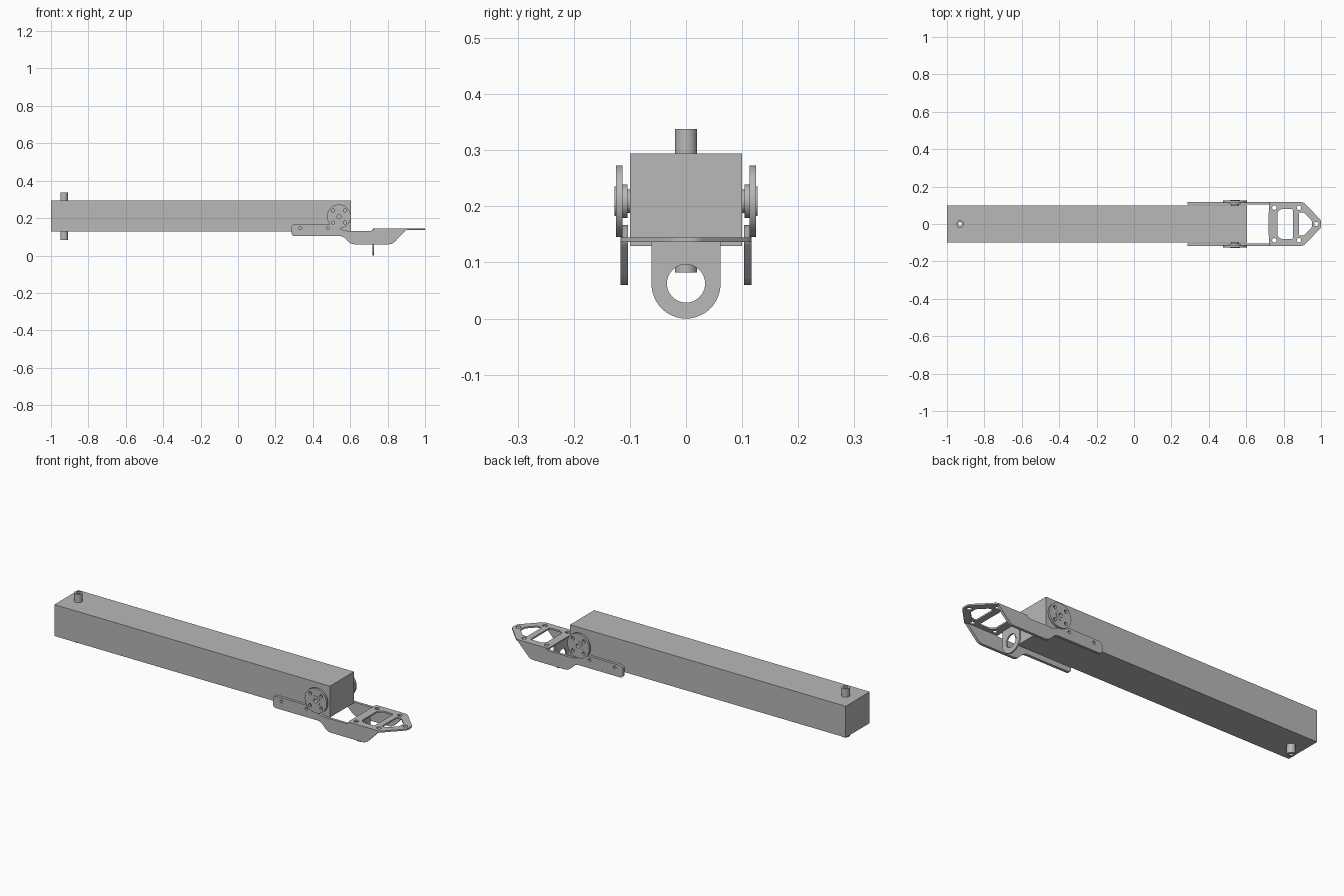
import bpy, bmesh, math
from mathutils import Matrix, Vector

cube = bpy.data.objects.get("Cube")
if cube:
    bpy.data.objects.remove(cube)

grey = bpy.data.materials.new("plain grey")
grey.use_nodes = True
COLOUR = (0.48, 0.48, 0.48, 1)
grey.diffuse_color = COLOUR
grey.node_tree.nodes["Principled BSDF"].inputs["Base Color"].default_value = COLOUR

# Maps from sketch plane (u, v, depth) to the model's axes
TOP = Matrix.Identity(4)
SIDE = Matrix.Rotation(math.pi / 2, 4, "X")
END = Matrix(((0, 0, 1, 0), (1, 0, 0, 0), (0, 1, 0, 0), (0, 0, 0, 1)))


def circle(u, v, r, n=32):
    return [(u + r * math.cos(math.tau * i / n), v + r * math.sin(math.tau * i / n)) for i in range(n)]


def rounded(points, radius, steps=5):
    """Round every corner of a closed outline."""
    out = []
    for i, p in enumerate(points):
        p = Vector(p)
        a, b = Vector(points[i - 1]) - p, Vector(points[(i + 1) % len(points)]) - p
        a = p + a.normalized() * min(radius, a.length * 0.45)
        b = p + b.normalized() * min(radius, b.length * 0.45)
        for s in range(steps + 1):
            t = s / steps
            out.append((1 - t) ** 2 * a + 2 * t * (1 - t) * p + t * t * b)
    return out


def plate(name, loops, thickness, plane, centre):
    """Extrude an outline, with any further loops cut as holes."""
    curve = bpy.data.curves.new(name, "CURVE")
    curve.dimensions = "2D"
    curve.fill_mode = "BOTH"
    curve.extrude = thickness / 2
    for loop in loops:
        spline = curve.splines.new("POLY")
        spline.points.add(len(loop) - 1)
        for point, (u, v) in zip(spline.points, loop):
            point.co = (u, v, 0, 1)
        spline.use_cyclic_u = True
    temp = bpy.data.objects.new(name + " sketch", curve)
    bpy.context.collection.objects.link(temp)
    graph = bpy.context.evaluated_depsgraph_get()
    mesh = bpy.data.meshes.new_from_object(temp.evaluated_get(graph))
    bpy.data.objects.remove(temp)
    mesh.transform(Matrix.Translation(centre) @ plane)
    bm = bmesh.new()
    bm.from_mesh(mesh)
    bmesh.ops.remove_doubles(bm, verts=bm.verts, dist=1e-5)
    bmesh.ops.recalc_face_normals(bm, faces=bm.faces)
    bm.to_mesh(mesh)
    bm.free()
    mesh.materials.clear()
    mesh.materials.append(grey)
    mesh.shade_smooth()
    mesh.set_sharp_from_angle(angle=math.radians(30))
    mesh.name = name
    obj = bpy.data.objects.new(name, mesh)
    bpy.context.collection.objects.link(obj)
    return obj


# Long beam with a hollow pin through its far end
PIN_X = -0.93
beam = [(-1, -0.1), (0.605, -0.1), (0.605, 0.1), (-1, 0.1)]
plate("beam", [beam, circle(PIN_X, 0, 0.02)], 0.165, TOP, (0, 0, 0.2115))
plate("hollow_pin", [circle(PIN_X, 0, 0.02), circle(PIN_X, 0, 0.01)], 0.256, TOP, (0, 0, 0.21))

# Side cheek outline, shared by both sides
cheek = rounded([(0.286, 0.167), (0.286, 0.104), (0.56, 0.104), (0.605, 0.06), (0.825, 0.06),
                 (0.906, 0.143), (0.73, 0.143), (0.72, 0.132), (0.57, 0.132), (0.50, 0.167)], 0.018)
cheek_holes = [circle(x, 0.147, 0.008, 16) for x in (0.334, 0.48)]

# Pivot disc outline with four holes round a centre bore
DISC_X, DISC_Z = 0.54, 0.209
bolt_holes = [circle(DISC_X + sx * 0.032, DISC_Z + sz * 0.032, 0.009, 16)
              for sx in (-1, 1) for sz in (-1, 1)]
bore = circle(DISC_X, DISC_Z, 0.011, 24)

for side, label in ((1, "back"), (-1, "front")):
    plate(label + "_cheek", [cheek] + cheek_holes, 0.014, SIDE, (0, side * 0.11, 0))
    plate(label + "_disc", [circle(DISC_X, DISC_Z, 0.064, 48), bore] + bolt_holes,
          0.012, SIDE, (0, side * 0.119, 0))
    plate(label + "_disc_boss", [circle(DISC_X, DISC_Z, 0.026), bore],
          0.003, SIDE, (0, side * 0.1255, 0))
    plate(label + "_hub", [circle(DISC_X, DISC_Z, 0.03), bore],
          0.009, SIDE, (0, side * 0.1085, 0))
    plate(label + "_axle", [circle(DISC_X, DISC_Z, 0.021), bore],
          0.006, SIDE, (0, side * 0.102, 0))

# Pointed nose plate with two windows and five small holes
nose = rounded([(0.722, -0.117), (0.906, -0.117), (1.0, -0.02),
                (1.0, 0.02), (0.906, 0.117), (0.722, 0.117)], 0.012)
square_window = rounded([(0.767, -0.062), (0.785, -0.08), (0.85, -0.08),
                         (0.85, 0.08), (0.785, 0.08), (0.767, 0.062)], 0.01)
front_window = rounded([(0.882, -0.062), (0.908, -0.062), (0.952, -0.018),
                        (0.952, 0.018), (0.908, 0.062), (0.882, 0.062)], 0.01)
nose_holes = [circle(x, y, 0.012, 20) for x in (0.75, 0.882) for y in (-0.087, 0.087)]
nose_holes.append(circle(0.975, 0, 0.012, 20))
plate("nose_plate", [nose, square_window, front_window] + nose_holes, 0.008, TOP, (0, 0, 0.14))

# Hanging ring tab below the nose plate's inner edge
R = 0.0615
arc = [(R * math.cos(a), R + R * math.sin(a))
       for a in (math.pi + math.pi * i / 24 for i in range(25))]
plate("ring_tab", [arc + [(R, 0.14), (-R, 0.14)], circle(0, R + 0.001, 0.034, 40)],
      0.008, END, (0.724, 0, 0))
